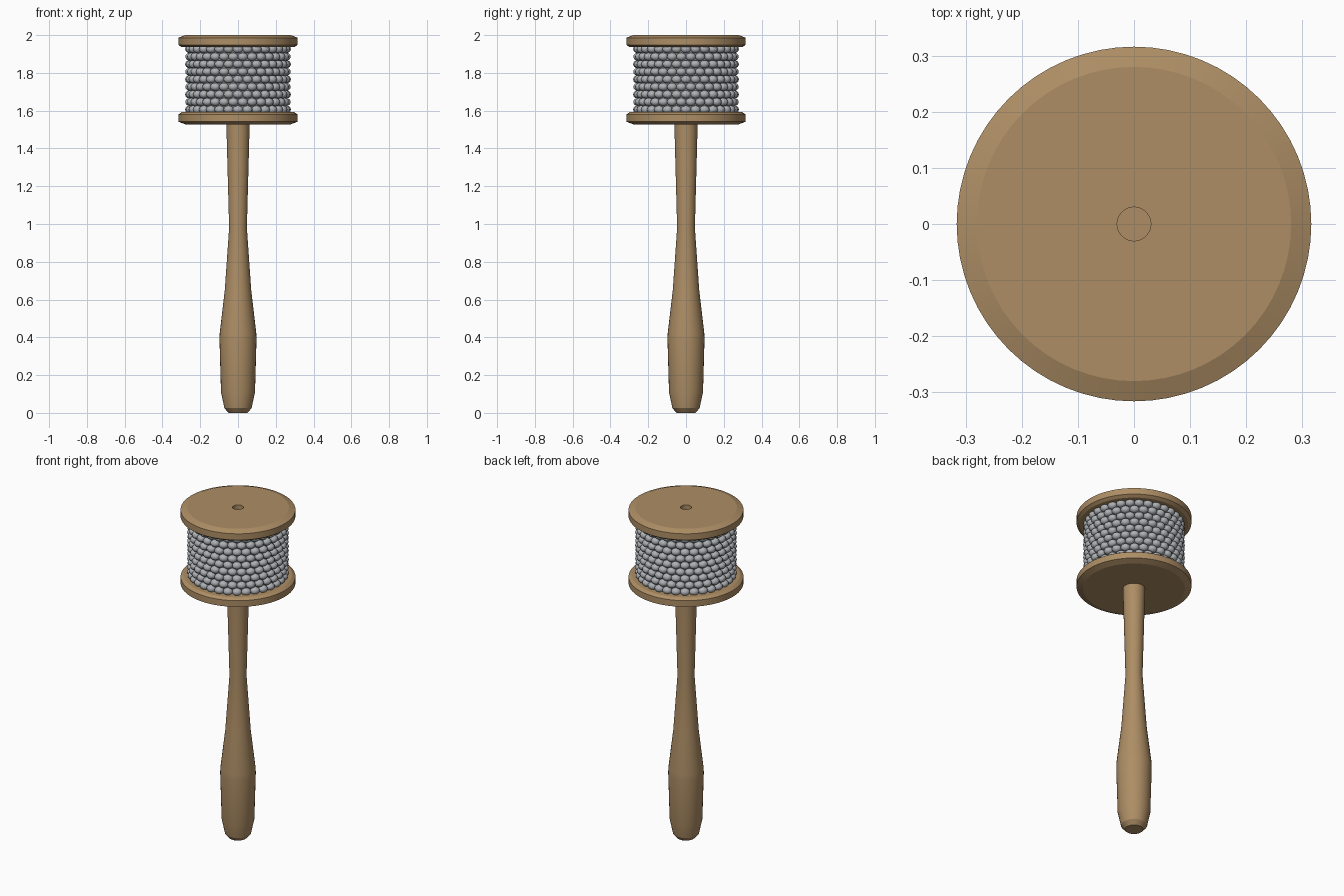
import bpy, bmesh, math
from mathutils import Matrix

if "Cube" in bpy.data.objects:
    bpy.data.objects.remove(bpy.data.objects["Cube"])

def material(name, rgb):
    m = bpy.data.materials.new(name)
    m.diffuse_color = (*rgb, 1)
    m.use_nodes = True
    m.node_tree.nodes["Principled BSDF"].inputs["Base Color"].default_value = m.diffuse_color
    return m

wood = material("wood", (0.42, 0.27, 0.13))
steel = material("steel", (0.42, 0.44, 0.46))
dark = material("dark_steel", (0.25, 0.26, 0.27))

def finish(name, bm, mat, angle=30):
    me = bpy.data.meshes.new(name)
    bm.to_mesh(me)
    bm.free()
    me.materials.append(mat)
    ob = bpy.data.objects.new(name, me)
    bpy.context.collection.objects.link(ob)
    bpy.ops.object.select_all(action='DESELECT')
    ob.select_set(True)
    bpy.context.view_layer.objects.active = ob
    bpy.ops.object.shade_smooth_by_angle(angle=math.radians(angle))
    return ob

def lathe(name, profile, mat, steps=64, angle=20):
    """Spin an (r, z) profile about z."""
    bm = bmesh.new()
    verts = [bm.verts.new((r, 0, z)) for r, z in profile]
    edges = [bm.edges.new(p) for p in zip(verts, verts[1:])]
    bmesh.ops.spin(bm, geom=verts + edges, axis=(0, 0, 1), cent=(0, 0, 0),
                   steps=steps, angle=2 * math.pi)
    bmesh.ops.remove_doubles(bm, verts=bm.verts[:], dist=1e-5)
    bmesh.ops.recalc_face_normals(bm, faces=bm.faces[:])
    return finish(name, bm, mat, angle)

# Turned handle
lathe("handle", [(0, 0), (0.05, 0), (0.072, 0.025), (0.09, 0.11), (0.098, 0.39),
                 (0.097, 0.42), (0.07, 0.65), (0.047, 0.98), (0.062, 1.54), (0, 1.54)],
      wood, 32, 12)

# End discs, bevelled on both rims; top one has a small centre hole
lathe("top_disc", [(0, 1.965), (0.03, 1.965), (0.03, 2.0), (0.28, 2.0), (0.316, 1.986),
                   (0.316, 1.948), (0.298, 1.936), (0, 1.936)], wood)
lathe("bottom_disc", [(0, 1.592), (0.298, 1.592), (0.316, 1.58), (0.316, 1.542),
                      (0.28, 1.528), (0, 1.528)], wood)

# Drum core
lathe("drum_core", [(0, 1.58), (0.25, 1.58), (0.25, 1.95), (0, 1.95)], dark)

# Bead chains wrapped around the drum
ROWS, COUNT = 9, 32
bm = bmesh.new()
for row in range(ROWS):
    z = 1.606 + row * 0.04
    for i in range(COUNT):
        a = 2 * math.pi * (i + 0.5 * (row % 2)) / COUNT
        place = (Matrix.Rotation(a, 4, 'Z') @ Matrix.Translation((0.257, 0, z))
                 @ Matrix.Diagonal((0.023, 0.027, 0.021, 1)))
        bmesh.ops.create_uvsphere(bm, u_segments=12, v_segments=8, radius=1, matrix=place)
finish("bead_chains", bm, steel, 60)
